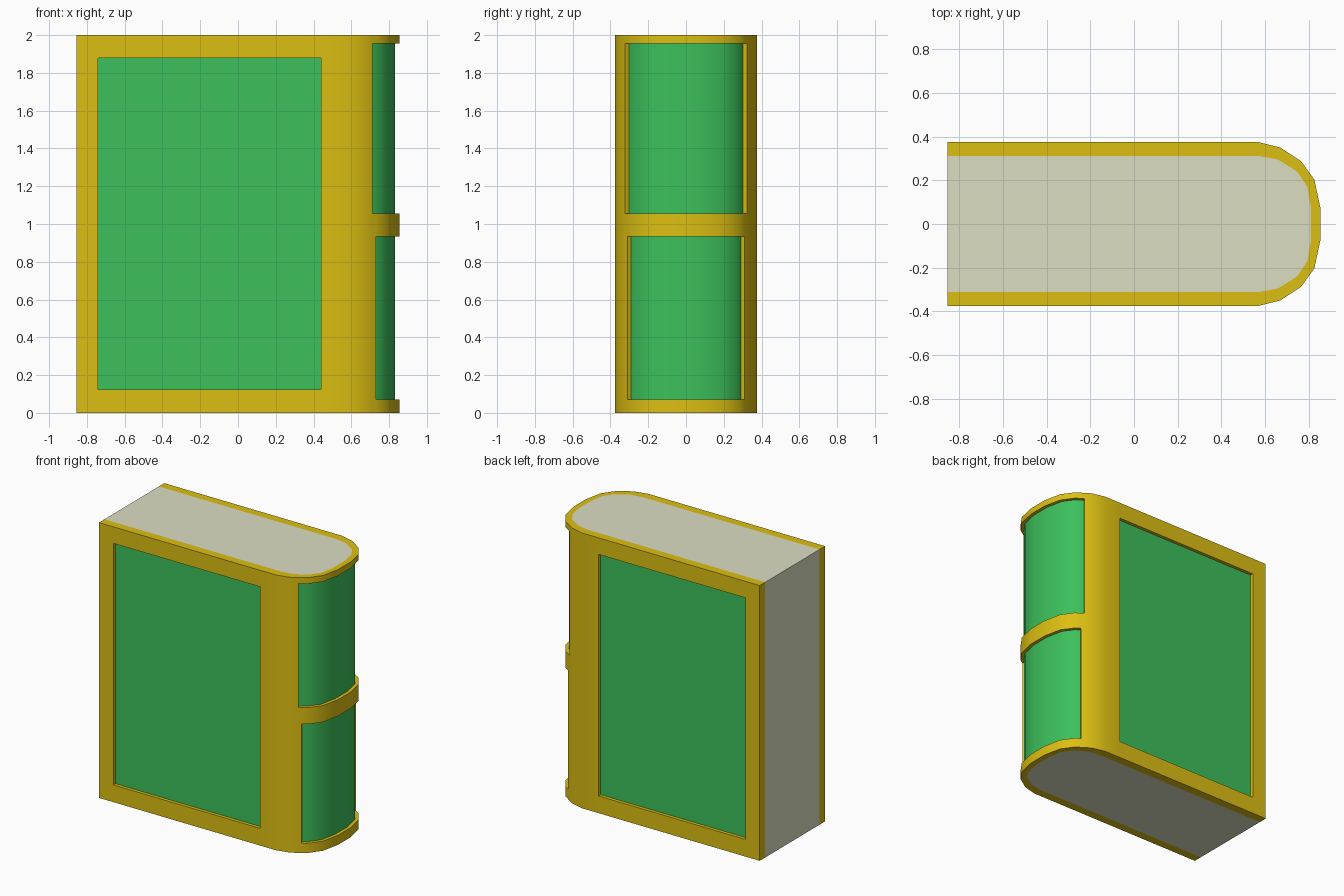
import bpy, bmesh, math
from mathutils import Vector

if "Cube" in bpy.data.objects:
    bpy.data.objects.remove(bpy.data.objects["Cube"])


def material(name, rgb):
    m = bpy.data.materials.new(name)
    m.diffuse_color = (*rgb, 1)
    m.use_nodes = True
    m.node_tree.nodes["Principled BSDF"].inputs["Base Color"].default_value = m.diffuse_color
    return m


yellow = material("mustard yellow", (0.72, 0.52, 0.006))
green = material("leaf green", (0.045, 0.53, 0.105))
paper = material("paper grey", (0.71, 0.73, 0.54))

# Half profile seen from above: outer x, y and inner x, y
HALF = [(-0.855, 0.375, -0.855, 0.312), (0.57, 0.375, 0.57, 0.312),
        (0.67, 0.35, 0.66, 0.295), (0.765, 0.288, 0.747, 0.24),
        (0.826, 0.203, 0.793, 0.172), (0.854, 0.072, 0.811, 0.07)]
ROWS = [0, 0.07, 0.125, 0.935, 1.055, 1.88, 1.955, 2]
# Recessed panels: x min, x max, z min, z max
PANELS = [(-0.74, 0.44, 0.125, 1.88), (0.712, 1, 1.055, 1.955), (0.73, 1, 0.07, 0.935)]
DEPTH = 0.024


def with_cuts(points, cuts):
    """Add stations to the profile at the given outer x positions."""
    out = list(points)
    for x in cuts:
        i = next(k for k in range(len(out)) if out[k][0] > x)
        a, b = out[i - 1], out[i]
        t = (x - a[0]) / (b[0] - a[0])
        out.insert(i, tuple(p + (q - p) * t for p, q in zip(a, b)))
    return out


def mirrored(half):
    return half + [(a, -b, c, -d) for a, b, c, d in reversed(half)]


def finish(bm, name, mats):
    bmesh.ops.recalc_face_normals(bm, faces=bm.faces)
    me = bpy.data.meshes.new(name)
    bm.to_mesh(me)
    bm.free()
    for m in mats:
        me.materials.append(m)
    me.shade_smooth()
    me.set_sharp_from_angle(angle=math.radians(32))
    ob = bpy.data.objects.new(name, me)
    bpy.context.collection.objects.link(ob)
    return ob


# Cover: a curved shell wrapped round the pages
bm = bmesh.new()
profile = mirrored(with_cuts(HALF, [-0.74, 0.44, 0.712, 0.73]))
outer = [[bm.verts.new((p[0], p[1], z)) for z in ROWS] for p in profile]
inner = [[bm.verts.new((p[2], p[3], z)) for z in ROWS] for p in profile]
outside = []
for i in range(len(profile) - 1):
    for j in range(len(ROWS) - 1):
        for grid in (outer, inner):
            f = bm.faces.new((grid[i][j], grid[i + 1][j], grid[i + 1][j + 1], grid[i][j + 1]))
            if grid is outer:
                outside.append(f)
    for j in (0, -1):
        bm.faces.new((outer[i][j], outer[i + 1][j], inner[i + 1][j], inner[i][j]))
for i in (0, -1):
    for j in range(len(ROWS) - 1):
        bm.faces.new((outer[i][j], outer[i][j + 1], inner[i][j + 1], inner[i][j]))
bmesh.ops.recalc_face_normals(bm, faces=bm.faces)


def in_panel(face):
    c = face.calc_center_median()
    return any(a < c.x < b and lo < c.z < hi for a, b, lo, hi in PANELS)


# Sink the green panels into the sides and the spine
region = [f for f in outside if in_panel(f)]
region_set = set(region)
normals = {}
for f in region:
    for v in f.verts:
        normals[v] = normals.get(v, Vector()) + f.normal
sunk = {v: bm.verts.new(v.co - n.normalized() * DEPTH) for v, n in normals.items()}
for f in region:
    bm.faces.new([sunk[v] for v in f.verts]).material_index = 1
    for e in f.edges:
        if any(g in region_set for g in e.link_faces if g is not f):
            continue
        a, b = e.verts
        bm.faces.new((a, b, sunk[b], sunk[a]))
bmesh.ops.delete(bm, geom=region, context='FACES_ONLY')
finish(bm, "book_cover", [yellow, green])

# Page block: flush with the cover at the top, bottom and open edge
bm = bmesh.new()
base = bm.faces.new([bm.verts.new((p[2], p[3], 0)) for p in mirrored(HALF)])
low = list(base.verts)
top = [bm.verts.new((v.co.x, v.co.y, 2)) for v in low]
bm.faces.new(top)
for i in range(len(low)):
    k = (i + 1) % len(low)
    bm.faces.new((low[i], low[k], top[k], top[i]))
finish(bm, "page_block", [paper])
